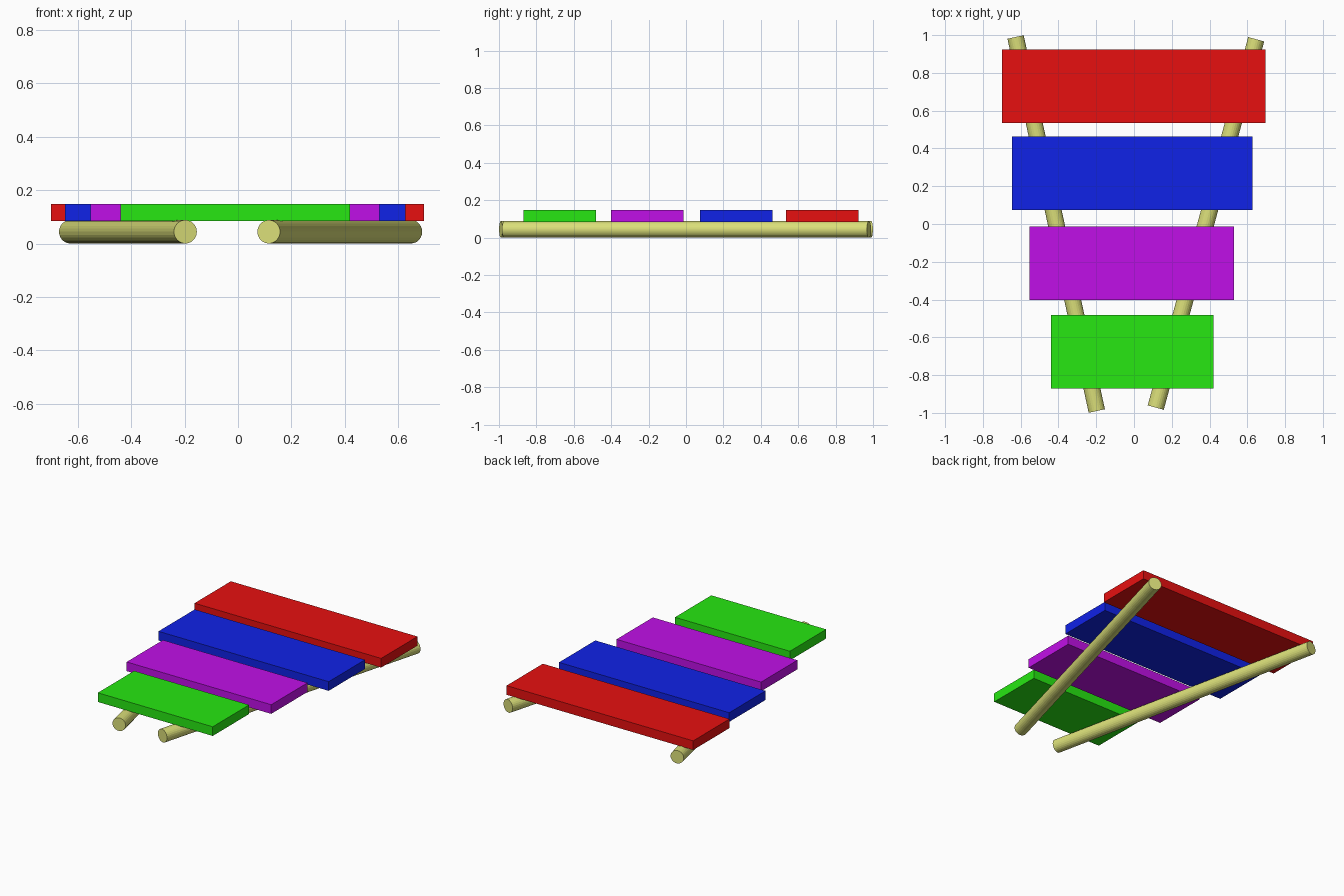
import bpy
from mathutils import Vector

if "Cube" in bpy.data.objects:
    bpy.data.objects.remove(bpy.data.objects["Cube"])


def material(name, rgb):
    m = bpy.data.materials.new(name)
    m.diffuse_color = (*rgb, 1.0)
    m.use_nodes = True
    m.node_tree.nodes["Principled BSDF"].inputs["Base Color"].default_value = m.diffuse_color
    return m


def bar(name, x0, x1, y0, y1, mat, z0=0.085, z1=0.147):
    bpy.ops.mesh.primitive_cube_add(
        size=1, location=((x0 + x1) / 2, (y0 + y1) / 2, (z0 + z1) / 2))
    o = bpy.context.object
    o.name = name
    o.scale = (x1 - x0, y1 - y0, z1 - z0)
    bpy.ops.object.transform_apply(location=False, rotation=False, scale=True)
    o.data.materials.append(mat)


def rod(name, front, back, mat, radius=0.044):
    a, b = Vector((*front, radius)), Vector((*back, radius))
    d = b - a
    bpy.ops.mesh.primitive_cylinder_add(
        vertices=24, radius=radius, depth=d.length, location=(a + b) / 2,
        rotation=d.to_track_quat('Z', 'Y').to_euler())
    o = bpy.context.object
    o.name = name
    o.data.materials.append(mat)


# Two splayed supporting rods
wood = material("pale_wood", (0.7, 0.73, 0.19))
rod("left_rod", (-0.197, -0.99), (-0.627, 0.99), wood)
rod("right_rod", (0.115, -0.972), (0.647, 0.978), wood)

# Four coloured bars, short at the front to long at the back
bars = [
    ("green", -0.44, 0.42, -0.87, -0.482, (0.02, 0.8, 0.006)),
    ("purple", -0.552, 0.53, -0.402, -0.014, (0.53, 0.005, 0.8)),
    ("blue", -0.647, 0.627, 0.074, 0.462, (0.005, 0.016, 0.8)),
    ("red", -0.70, 0.697, 0.535, 0.923, (0.8, 0.005, 0.005)),
]
for colour, x0, x1, y0, y1, rgb in bars:
    bar(colour + "_bar", x0, x1, y0, y1, material(colour, rgb))
